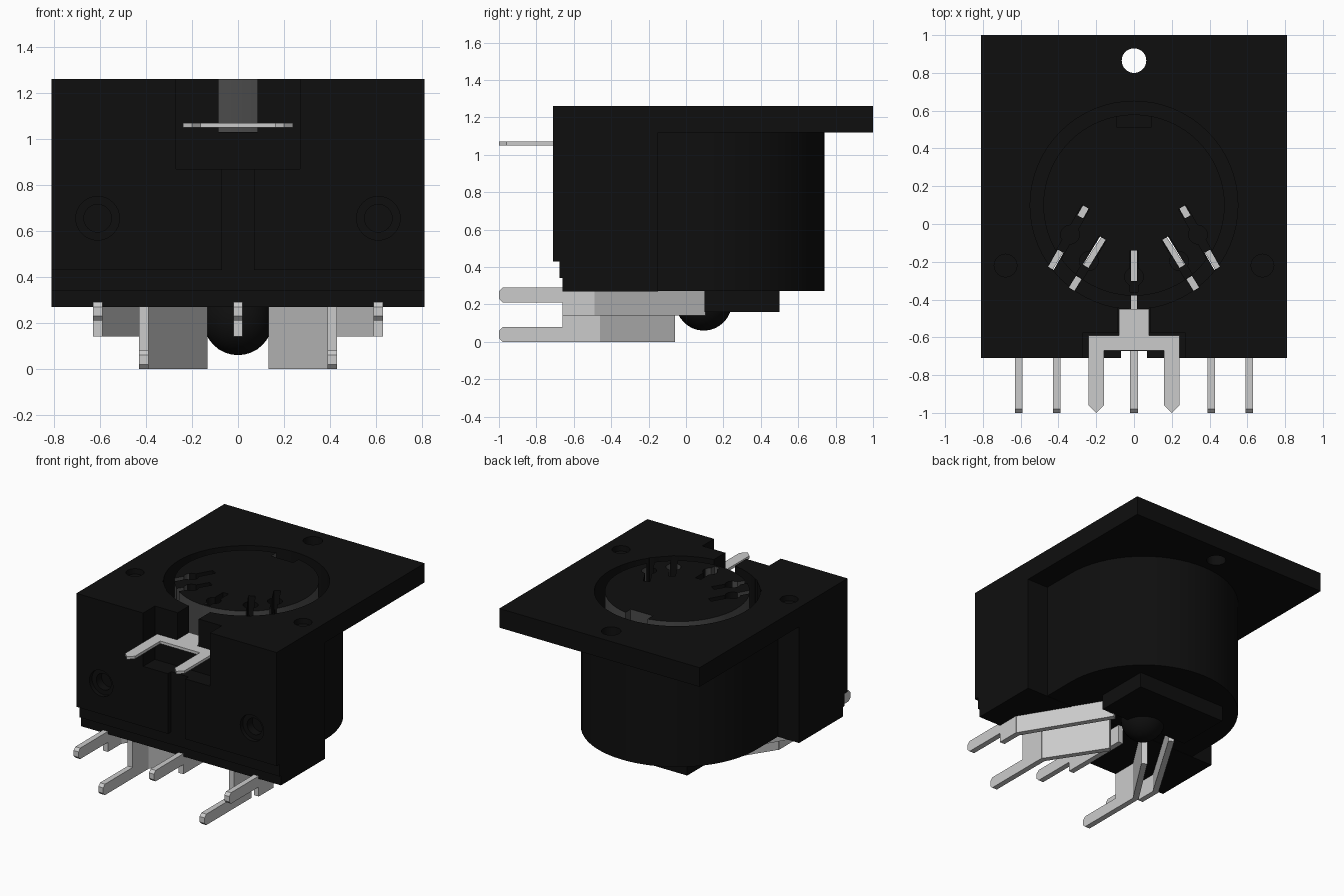
import bpy, bmesh, math
from mathutils import Vector

if "Cube" in bpy.data.objects:
    bpy.data.objects.remove(bpy.data.objects["Cube"], do_unlink=True)


def material(name, v):
    m = bpy.data.materials.new(name)
    m.use_nodes = True
    m.diffuse_color = (v, v, v, 1)
    m.node_tree.nodes["Principled BSDF"].inputs["Base Color"].default_value = (v, v, v, 1)
    return m


BLACK = material("black plastic", 0.0045)
GREY = material("dark grey shell", 0.07)
METAL = material("light grey metal", 0.6)
CX, CY = 0.0, 0.1                      # centre of the round socket


def prism(name, pts, a, b, mat, axis="z"):
    """Extrude an outline: (x, y) along z, or (y, z) along x."""
    bm = bmesh.new()
    put = (lambda p, t: (p[0], p[1], t)) if axis == "z" else (lambda p, t: (t, p[0], p[1]))
    face = bm.faces.new([bm.verts.new(put(p, a)) for p in pts])
    ext = bmesh.ops.extrude_face_region(bm, geom=[face])
    shift = Vector((0, 0, b - a)) if axis == "z" else Vector((b - a, 0, 0))
    bmesh.ops.translate(bm, vec=shift, verts=[v for v in ext["geom"] if isinstance(v, bmesh.types.BMVert)])
    bmesh.ops.recalc_face_normals(bm, faces=bm.faces)
    me = bpy.data.meshes.new(name)
    bm.to_mesh(me)
    bm.free()
    me.materials.append(mat)
    ob = bpy.data.objects.new(name, me)
    bpy.context.collection.objects.link(ob)
    return ob


def box(name, x0, x1, y0, y1, z0, z1, mat=BLACK):
    return prism(name, [(x0, y0), (x1, y0), (x1, y1), (x0, y1)], z0, z1, mat)


def slab(name, p, q, width, z0, z1, mat=BLACK):
    """Upright plate following the plan line p-q."""
    p, q = Vector(p), Vector(q)
    d = (q - p).normalized() * width / 2
    n = Vector((-d.y, d.x))
    return prism(name, [p - n, q - n, q + n, p + n], z0, z1, mat)


def circle(x, y, r, n=48):
    return [(x + r * math.cos(2 * math.pi * i / n), y + r * math.sin(2 * math.pi * i / n)) for i in range(n)]


def disc(name, x, y, r, z0, z1, mat=BLACK, n=48):
    return prism(name, circle(x, y, r, n), z0, z1, mat)


def front_disc(name, x, z, r, y0, y1):
    ob = disc(name, 0, 0, r, 0, y1 - y0, BLACK, 32)
    ob.rotation_euler = (-math.pi / 2, 0, 0)
    ob.location = (x, y0, z)
    return ob


def boolean(target, tool, op="DIFFERENCE"):
    bpy.context.view_layer.update()
    bpy.context.view_layer.objects.active = target
    mod = target.modifiers.new("cut", "BOOLEAN")
    mod.operation, mod.solver, mod.object = op, "EXACT", tool
    bpy.ops.object.modifier_apply(modifier=mod.name)
    bpy.data.objects.remove(tool, do_unlink=True)


def smooth(ob):
    bpy.ops.object.select_all(action="DESELECT")
    ob.select_set(True)
    bpy.context.view_layer.objects.active = ob
    bpy.ops.object.shade_smooth_by_angle(angle=math.radians(30))


# Housing: flange and front block in one side profile, plus the round barrel
side = [(1, 1.26), (1, 1.12), (-.15, 1.12), (-.15, .27), (-.66, .27), (-.66, .34),
        (-.675, .34), (-.675, .43), (-.71, .43), (-.71, 1.26)]
housing = prism("housing", side, -.81, .81, BLACK, "x")
arc = [(.64 * math.cos(math.pi * i / 32), CY + .64 * math.sin(math.pi * i / 32)) for i in range(33)]
boolean(housing, prism("barrel", arc + [(-.64, -.3), (.64, -.3)], .272, 1.2, BLACK), "UNION")

# Openings in the housing
boolean(housing, disc("socket_cutter", CX, CY, .55, 1.0, 1.4, n=64))
boolean(housing, disc("mount_hole", 0, .865, .065, 1, 1.4))
boolean(housing, box("tab_recess", -.27, .27, -.9, -.575, .87, 1.4))
boolean(housing, box("tab_notch", -.085, .085, -.7, -.4, 1.03, 1.4))
boolean(housing, box("front_groove", -.07, .07, -.9, -.672, .1, 1.0))
for s in (-1, 1):
    boolean(housing, disc("top_dimple", s * .68, -.22, .06, 1.22, 1.4))
    boolean(housing, front_disc("front_dimple", s * .61, .655, .095, -.8, -.68))
    boolean(housing, front_disc("front_dimple_core", s * .61, .655, .06, -.8, -.62))

# Socket insert with grey rim and a key notch at the back
insert = disc("socket_insert", CX, CY, .48, .98, 1.26, n=64)
boolean(insert, box("key_notch", -.09, .09, .51, .7, 1.1, 1.4))

# Contact slots: long shallow slots with a round pin hole and narrow through cuts
lines = [((0, -.14), (0, -.45), .0, (0.52, 0.77))]
for s in (-1, 1):
    lines.append(((s * .255, .09), (s * .44, -.235), 0, (.16, .72)))
    lines.append(((s * .165, -.075), (s * .33, -.345), 0, (.55, .77)))
for p, q, _, (g0, g1) in lines:
    p, q = Vector(p), Vector(q)
    boolean(insert, slab("slot", p, p.lerp(q, .96) if q.x else Vector((0, -.36)), .045, 1.12, 1.4))
    mid = p.lerp(q, .45)
    boolean(insert, disc("pin_hole", mid.x, mid.y, .05, 1.12, 1.4, n=20))
    for a, b in ((p, p.lerp(q, g0)), (p.lerp(q, g1), q)):
        for target in (housing, insert):
            boolean(target, slab("through_slot", a, b, .034, .1, 1.4))

insert.data.materials.clear()
for m in (BLACK, GREY):
    insert.data.materials.append(m)
for f in insert.data.polygons:
    radius = math.hypot(f.center.x - CX, f.center.y - CY)
    f.material_index = 1 if abs(f.normal.z) < .5 and radius > .4 and f.center.z > 1.0 else 0
smooth(housing)
smooth(insert)

# Underside foot and dome
box("bottom_foot", -.36, .36, .1, .5, .16, .28)
bpy.ops.mesh.primitive_uv_sphere_add(segments=32, ring_count=16, radius=.15, location=(0, .095, .21))
dome = bpy.context.object
dome.name = "bottom_dome"
dome.data.materials.append(BLACK)
smooth(dome)


# Solder pins: flat tail running forward, then a blade angled to the socket centre
def tail(name, x, low, high, z0, z1, y_end):
    c = .02
    pts = [(-1, low + c), (-1 + c, low), (-.66, low)]
    if z0 < low:
        pts.append((-.66, z0))
    pts += [(y_end, z0), (y_end, z1), (-.66, z1)]
    if high != z1:
        pts.append((-.66, high))
    pts += [(-1 + c, high), (-1, high - c)]
    return prism(name, pts, x - .02, x + .02, METAL, "x")


for s, word in ((1, "left"), (-1, "right")):
    tail(word + "_outer_pin", s * .61, .21, .29, .14, .275, -.49)
    slab(word + "_outer_blade", (s * .61, -.5), (s * .25, .095), .04, .14, .275, METAL)
    tail(word + "_inner_pin", s * .41, 0, .08, 0, .275, -.46)
    slab(word + "_inner_blade", (s * .41, -.47), (s * .15, -.07), .04, 0, .275, METAL)
tail("centre_pin", 0, .21, .29, .14, .275, -.14)

# Shield tab: forked strip leaving the front recess
fork = [(-.08, -.45), (-.08, -.59), (-.24, -.59), (-.24, -.96), (-.2, -1), (-.16, -.96), (-.16, -.67)]
fork += [(-x, y) for x, y in reversed(fork)]
prism("shield_tab", fork, 1.05, 1.07, METAL)
